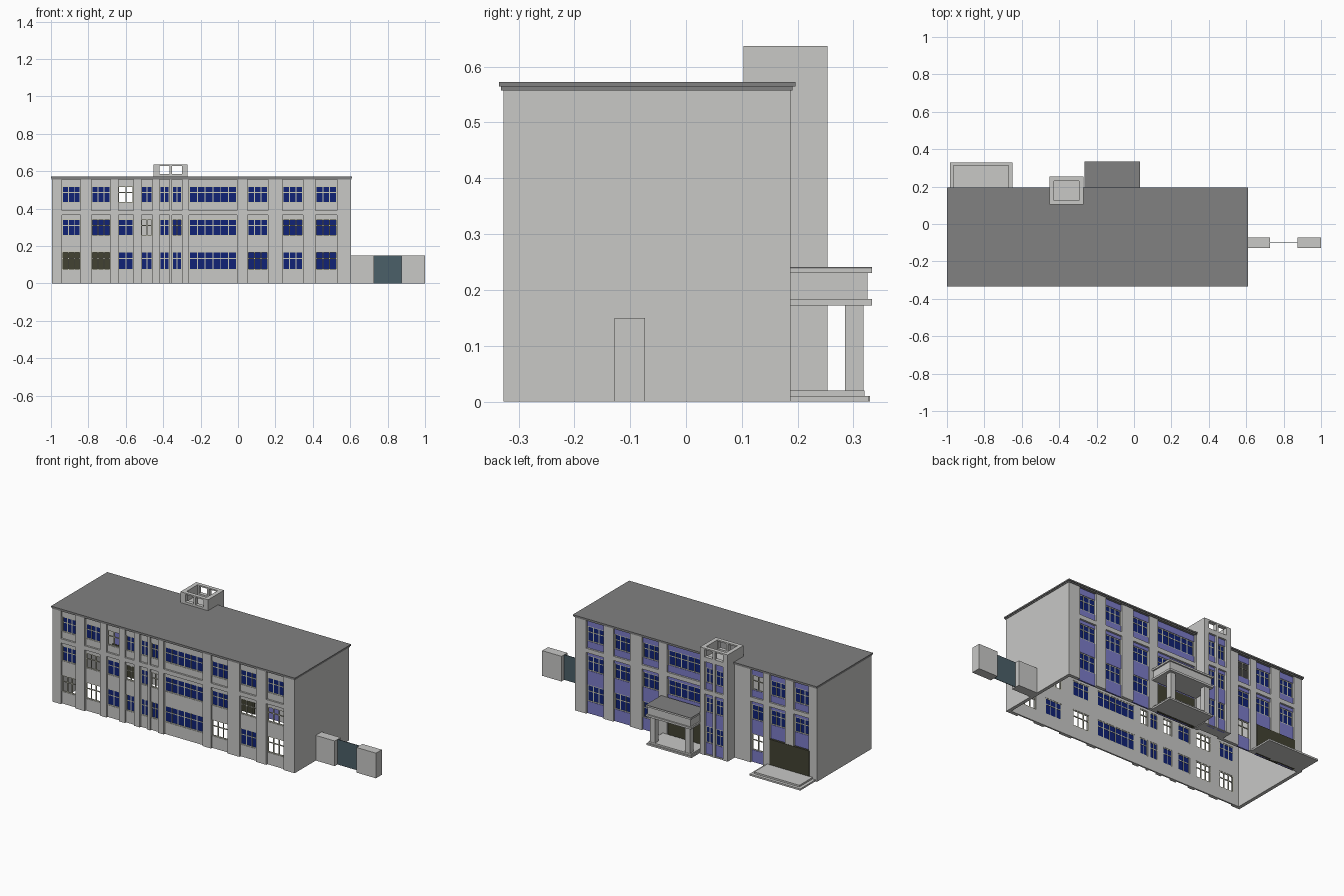
import bpy, bmesh


def material(name, rgb):
    m = bpy.data.materials.new(name)
    m.diffuse_color = (*rgb, 1)
    return m


GREY = material("light grey plaster", (0.58, 0.58, 0.565))
ROOF = material("roof grey", (0.22, 0.22, 0.22))
BLUE = material("blue glass", (0.005, 0.016, 0.18))
CREAM = material("cream frame", (0.58, 0.58, 0.47))
PURPLE = material("purple panel", (0.2, 0.2, 0.58))
OLIVE = material("dark olive door", (0.054, 0.054, 0.032))
SLATE = material("slate gate", (0.07, 0.115, 0.14))


def part(name, mat, boxes):
    """One object from axis-aligned boxes (x0, x1, y0, y1, z0, z1)."""
    if not boxes:
        return
    bm = bmesh.new()
    for x0, x1, y0, y1, z0, z1 in boxes:
        vs = bmesh.ops.create_cube(bm, size=1)["verts"]
        for v in vs:
            v.co = ((x0, x1)[v.co.x > 0], (y0, y1)[v.co.y > 0], (z0, z1)[v.co.z > 0])
    me = bpy.data.meshes.new(name)
    bm.to_mesh(me)
    bm.free()
    me.materials.append(mat)
    bpy.context.collection.objects.link(bpy.data.objects.new(name, me))


# Window columns: id -> (left, right, panes across)
COLS = {1: (-0.94, -0.842, 3), 2: (-0.783, -0.683, 3), 3: (-0.64, -0.558, 2),
        4: (-0.517, -0.457, 2), 5: (-0.42, -0.367, 2), 6: (-0.352, -0.3, 2),
        7: (-0.262, -0.006, 6), 8: (0.05, 0.16, 3), 9: (0.238, 0.348, 3),
        10: (0.415, 0.528, 3)}
ROWS = [(0.072, 0.17), (0.255, 0.345), (0.43, 0.52)]
TOP = 0.557


def wall(name, x0, x1, y, side, ids, panel_mat, unglazed=(), solid=()):
    """Wall with pilasters, recessed window bays, glass and frames; side = outward y sign."""
    def ys(a, b):  # depths behind the outer face
        return tuple(sorted((y - side * a, y - side * b)))
    piers, panels, glass, bars = [], [], [], []
    edge = x0
    for i in ids:
        a, b, n = COLS[i]
        piers.append((edge, a, *ys(0, 0.02), 0, TOP))
        piers.append((a, b, *ys(0, 0.012), 0.365, 0.39))
        edge = b
        z = 0
        for r, (lo, hi) in enumerate(ROWS, 1):
            if (i, r) in solid:
                continue
            panels.append((a, b, *ys(0.011, 0.02), z, lo))
            z = hi
            if (i, r) not in unglazed:
                glass.append((a, b, *ys(0.015, 0.017), lo, hi))
            t = 0.0025
            for k in range(n + 1):
                x = a + t + (b - a - 2 * t) * k / n
                bars.append((x - t, x + t, *ys(0.0135, 0.0185), lo, hi))
            for zz in (lo + t, lo + (hi - lo) * 0.62, hi - t):
                bars.append((a, b, *ys(0.0135, 0.0185), zz - t, zz + t))
        panels.append((a, b, *ys(0.011, 0.02), z, TOP))
    piers.append((edge, x1, *ys(0, 0.02), 0, TOP))
    part(name + "_pilasters", GREY, piers)
    part(name + "_panels", panel_mat, panels)
    part(name + "_glass", BLUE, glass)
    part(name + "_window_frames", CREAM, bars)


# Main walls (hollow shell, open underneath)
wall("front_wall", -0.995, 0.603, -0.327, -1, range(1, 11), GREY,
     unglazed={(1, 1), (2, 1), (2, 2), (3, 3), (4, 2), (6, 2), (8, 1), (9, 2), (10, 1), (10, 2)})
wall("back_wall_left", -0.995, -0.452, 0.187, 1, (1, 2, 3), PURPLE,
     unglazed={(3, 3), (3, 1)}, solid={(1, 1), (2, 1)})
wall("back_wall_right", -0.27, 0.603, 0.187, 1, (7, 8, 9, 10), PURPLE, solid={(7, 1)})
part("side_walls", GREY, [(-0.995, -0.975, -0.307, 0.167, 0, TOP),
                          (0.583, 0.603, -0.307, 0.167, 0, TOP)])

# Roof slab and stepped eave
part("roof", ROOF, [(-1, 0.61, -0.335, 0.196, 0.564, 0.572),
                    (-0.997, 0.606, -0.331, 0.191, TOP, 0.564)])

# Stair tower with hollow open crown
wall("stair_tower_back", -0.452, -0.27, 0.253, 1, (5, 6), PURPLE)
part("stair_tower_sides", GREY, [(-0.452, -0.427, 0.167, 0.234, 0, TOP),
                                 (-0.295, -0.27, 0.167, 0.234, 0, TOP),
                                 (-0.45, -0.272, 0.18, 0.25, 0, 0.005)])
crown = [(-0.452, -0.427, 0.103, 0.253, TOP, 0.637),
         (-0.295, -0.27, 0.103, 0.253, TOP, 0.637),
         (-0.43, -0.29, 0.11, 0.25, TOP, 0.576)]
for y in (0.103, 0.23):
    crown += [(-0.427, -0.295, y, y + 0.023, TOP, 0.585),
              (-0.427, -0.295, y, y + 0.023, 0.629, 0.637),
              (-0.427, -0.42, y, y + 0.023, 0.585, 0.629),
              (-0.367, -0.352, y, y + 0.023, 0.585, 0.629),
              (-0.3, -0.295, y, y + 0.023, 0.585, 0.629)]
part("stair_tower_crown", GREY, crown)

# Garage door and its stepped platform
part("garage_door", OLIVE, [(-0.945, -0.683, 0.164, 0.189, 0, 0.172)])
part("garage_platform", GREY, [(-0.985, -0.65, 0.187, 0.33, 0, 0.01),
                               (-0.967, -0.668, 0.187, 0.312, 0.01, 0.02)])

# Entrance porch
part("entrance_door", OLIVE, [(-0.262, -0.006, 0.164, 0.18, 0, 0.172)])
part("porch_base", GREY, [(-0.265, 0.03, 0.187, 0.328, 0, 0.01),
                          (-0.258, 0.023, 0.187, 0.32, 0.01, 0.02)])
part("porch_columns", GREY, [(x, x + 0.033, 0.285, 0.318, 0.02, 0.172) for x in (-0.25, -0.018)])
part("porch_canopy", GREY, [(-0.265, 0.033, 0.187, 0.333, 0.172, 0.184),
                            (-0.257, 0.025, 0.187, 0.325, 0.184, 0.23),
                            (-0.265, 0.033, 0.187, 0.333, 0.23, 0.238)])
part("porch_roof", ROOF, [(-0.265, 0.033, 0.187, 0.333, 0.238, 0.241)])

# Yard wall and gate
part("yard_wall", GREY, [(0.603, 0.728, -0.128, -0.073, 0, 0.15),
                         (0.873, 1.0, -0.128, -0.073, 0, 0.15)])
part("gate", SLATE, [(0.728, 0.873, -0.102, -0.099, 0, 0.15)])
